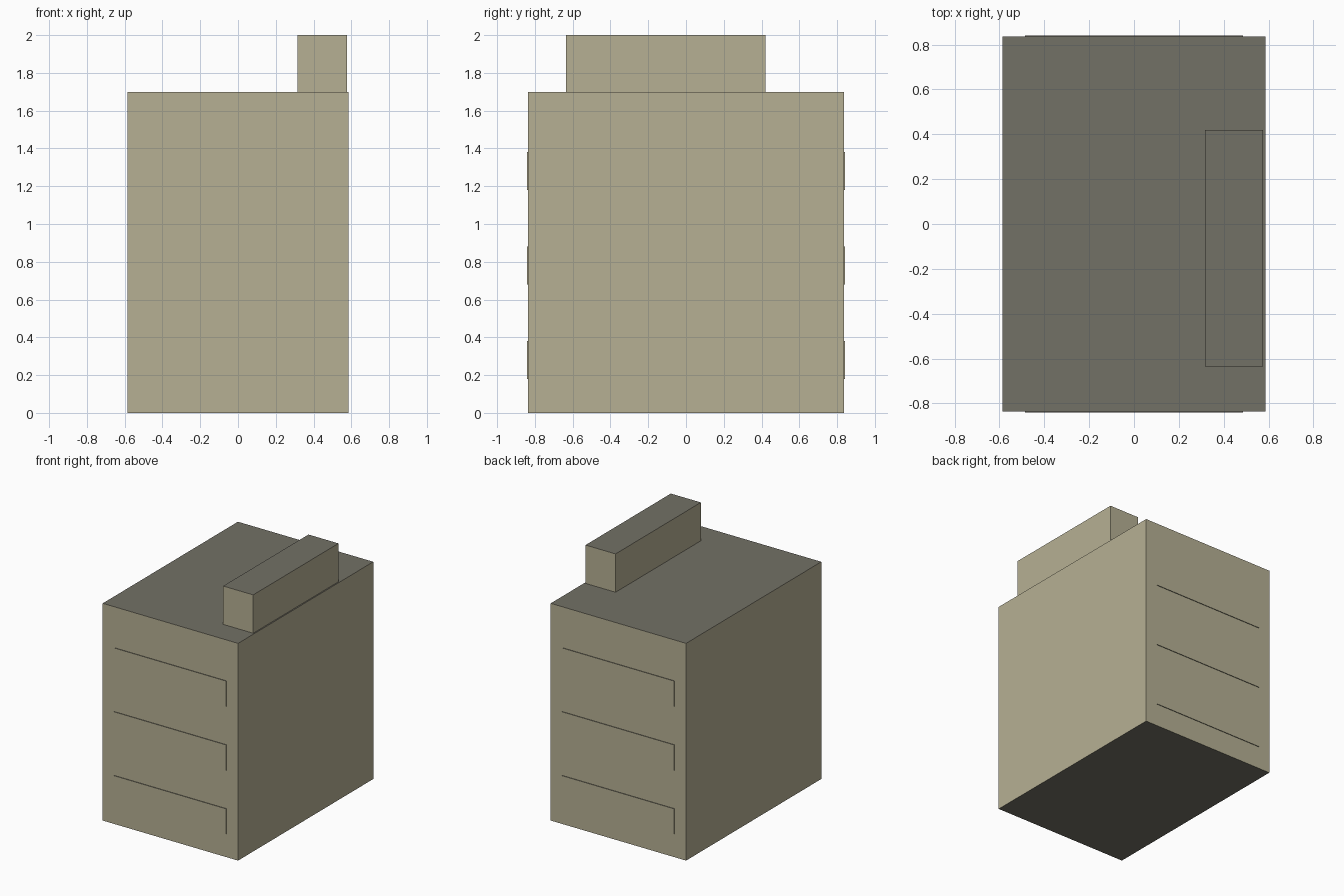
import bpy
import bmesh
from mathutils import Vector

cube = bpy.data.objects.get("Cube")
if cube:
    bpy.data.objects.remove(cube, do_unlink=True)


def make_material(name, rgb):
    mat = bpy.data.materials.new(name)
    mat.use_nodes = True
    color = (*rgb, 1)
    mat.diffuse_color = color
    mat.node_tree.nodes["Principled BSDF"].inputs["Base Color"].default_value = color
    return mat


wall_tan = make_material("wall_tan", (0.468, 0.434, 0.296))
roof_grey = make_material("roof_grey", (0.171, 0.165, 0.133))


def box(name, low, high):
    """Box between two corners: tan sides, grey horizontal faces."""
    low, high = Vector(low), Vector(high)
    bm = bmesh.new()
    bmesh.ops.create_cube(bm, size=1)
    for v in bm.verts:
        v.co = (low + high) / 2 + v.co * (high - low)
    bm.normal_update()
    for f in bm.faces:
        f.material_index = 1 if abs(f.normal.z) > 0.5 else 0
    mesh = bpy.data.meshes.new(name)
    bm.to_mesh(mesh)
    bm.free()
    mesh.materials.append(wall_tan)
    mesh.materials.append(roof_grey)
    obj = bpy.data.objects.new(name, mesh)
    bpy.context.collection.objects.link(obj)
    return obj


# Main block and the raised structure on its roof
half_x, half_y, roof_z = 0.586, 0.836, 1.7
box("main_block", (-half_x, -half_y, 0), (half_x, half_y, roof_z))
box("roof_structure", (0.316, -0.635, roof_z), (0.576, 0.42, 2))

# Thin window bands on the front and back, one per storey
for storey in range(3):
    z = 0.18 + 0.5 * storey
    for side, sign in (("front", -1), ("back", 1)):
        y0, y1 = sorted((sign * half_y, sign * (half_y + 0.005)))
        box(f"{side}_window_band_{storey + 1}", (-0.485, y0, z), (0.485, y1, z + 0.2))
